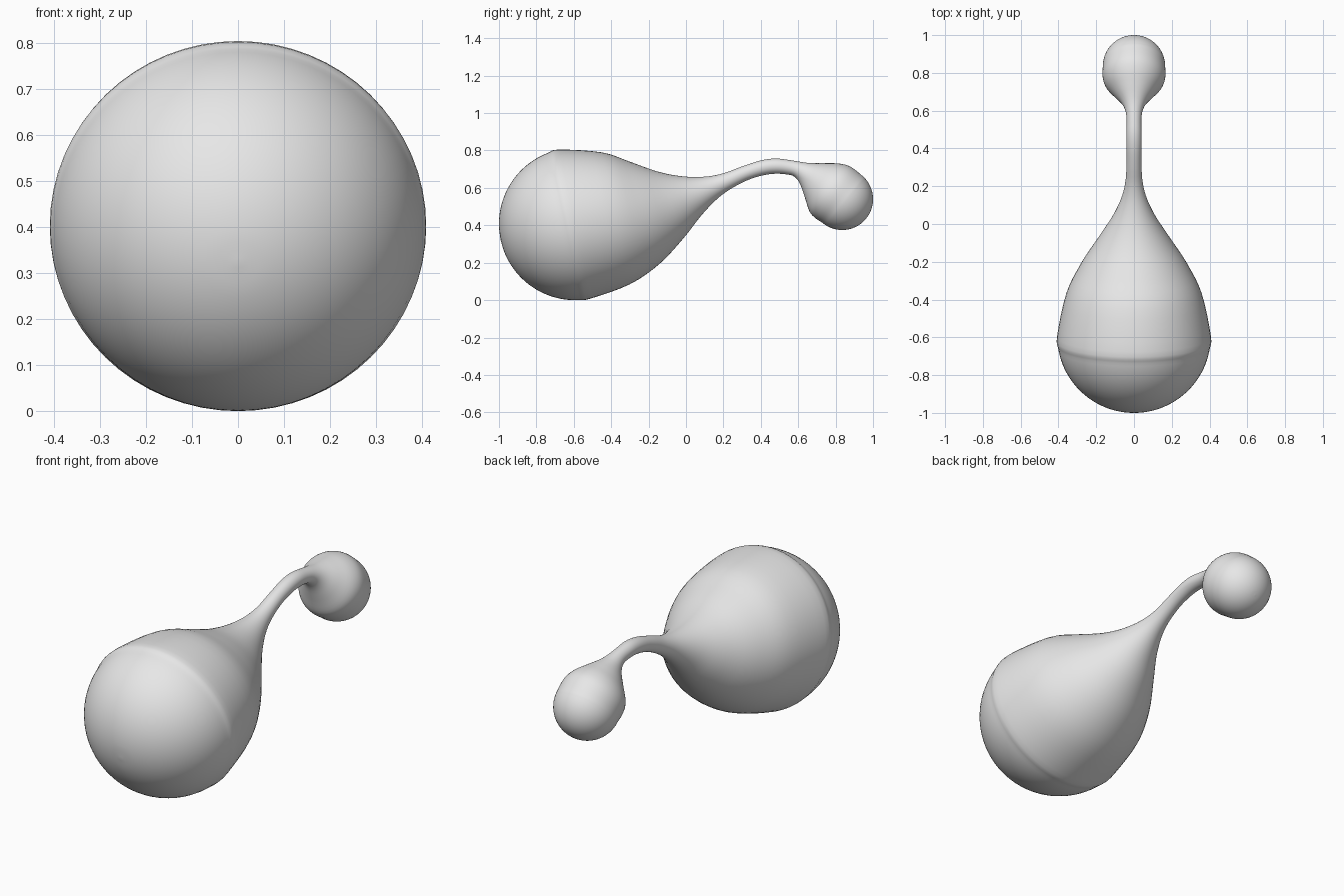
import bpy, bmesh
from math import sin, cos, pi, radians
from mathutils import Vector

cube = bpy.data.objects.get("Cube")
if cube:
    bpy.data.objects.remove(cube, do_unlink=True)

# One plain material
grey = bpy.data.materials.new("light_grey")
grey.use_nodes = True
colour = (0.8, 0.8, 0.8, 1)
grey.diffuse_color = colour
grey.node_tree.nodes["Principled BSDF"].inputs["Base Color"].default_value = colour


def cap(y, z, radius, tilt, side, steps=10):
    """Upper and lower edge points (y, z) of a round end, from pole to equator."""
    axis = Vector((cos(tilt), sin(tilt)))
    up = Vector((-sin(tilt), cos(tilt)))
    centre = Vector((y, z))
    pairs = []
    for i in range(steps + 1):
        a = pi / 2 * i / steps
        middle = centre + axis * side * radius * cos(a)
        pairs.append((middle + up * radius * sin(a), middle - up * radius * sin(a)))
    return pairs


# Upper and lower edge of each section between the two bulbs
neck = [
    (-.45, .79, -.30, .085), (-.30, .74, -.14, .195), (-.15, .687, -.01, .335),
    (-.02, .662, .08, .45), (.10, .66, .16, .535), (.20, .678, .235, .592),
    (.30, .715, .33, .642), (.40, .747, .415, .668), (.48, .757, .48, .676),
    (.56, .748, .54, .672), (.64, .735, .58, .66), (.69, .732, .61, .62),
    (.75, .732, .635, .55), (.82, .73, .66, .475), (.88, .713, .69, .44),
]
sections = cap(-.593, .407, .407, radians(12), -1)
sections += [(Vector(p[:2]), Vector(p[2:])) for p in neck]
sections += reversed(cap(.835, .54, .165, radians(-40), 1))


def blend(a, b, c, d, t):
    """Smooth curve through b and c."""
    return b + 0.5 * t * (c - a + t * (2 * a - 5 * b + 4 * c - d + t * (3 * (b - c) + d - a)))


# Fill in extra sections for a smooth skin
SUB, SIDES = 4, 64
smooth = []
last = len(sections) - 1
for i in range(last):
    four = [sections[min(max(i + k, 0), last)] for k in (-1, 0, 1, 2)]
    for j in range(SUB):
        smooth.append([blend(*[s[e] for s in four], j / SUB) for e in (0, 1)])
smooth.append(sections[-1])

# Skin the round sections
bm = bmesh.new()
rings = []
for top, bottom in smooth:
    centre, half = (top + bottom) / 2, (top - bottom) / 2
    ring = []
    for k in range(SIDES):
        a = 2 * pi * k / SIDES
        p = centre + half * cos(a)
        ring.append(bm.verts.new((half.length * sin(a), p.x, p.y)))
    rings.append(ring)
for r, s in zip(rings, rings[1:]):
    for k in range(SIDES):
        n = (k + 1) % SIDES
        bm.faces.new((r[k], r[n], s[n], s[k]))
bmesh.ops.remove_doubles(bm, verts=bm.verts, dist=0.0001)
bmesh.ops.recalc_face_normals(bm, faces=bm.faces)
for f in bm.faces:
    f.smooth = True

mesh = bpy.data.meshes.new("stretched_droplet")
bm.to_mesh(mesh)
bm.free()
mesh.materials.append(grey)
droplet = bpy.data.objects.new("stretched_droplet", mesh)
bpy.context.collection.objects.link(droplet)
